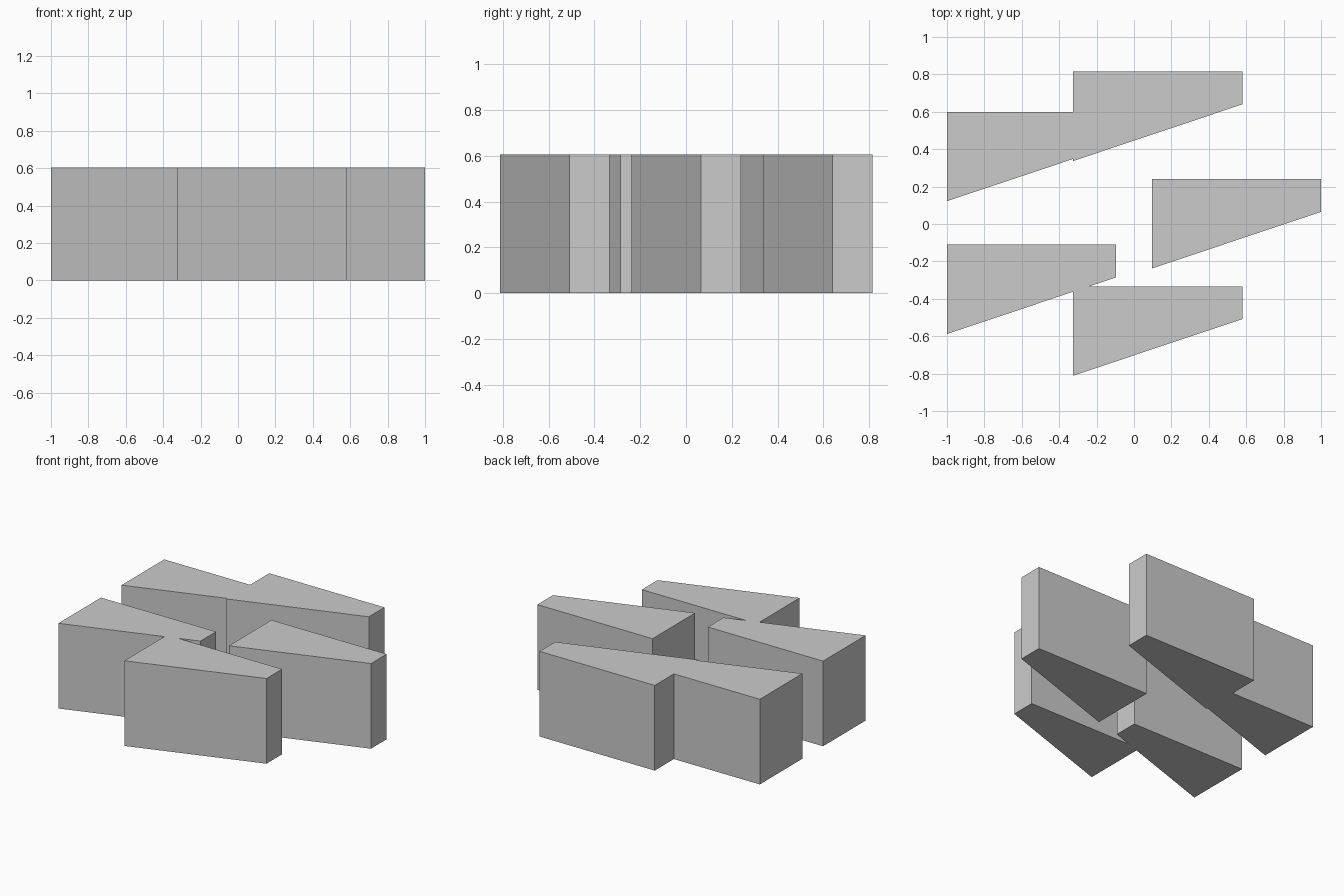
import bpy
import bmesh

cube = bpy.data.objects.get("Cube")
if cube:
    bpy.data.objects.remove(cube, do_unlink=True)

WIDTH, LEFT_DEPTH, RIGHT_DEPTH, HEIGHT = 0.905, 0.478, 0.175, 0.605

grey = bpy.data.materials.new("plain grey")
grey.use_nodes = True
colour = (0.6, 0.6, 0.6, 1)
grey.diffuse_color = colour
grey.node_tree.nodes["Principled BSDF"].inputs["Base Color"].default_value = colour


def wedge(name, x, y):
    """Upright block with a slanted front; x, y is its back right corner."""
    profile = [(x, y), (x, y - LEFT_DEPTH),
               (x + WIDTH, y - RIGHT_DEPTH), (x + WIDTH, y)]
    bm = bmesh.new()
    base = bm.faces.new([bm.verts.new((px, py, 0)) for px, py in profile])
    top = bmesh.ops.extrude_face_region(bm, geom=[base])["geom"]
    bmesh.ops.translate(bm, vec=(0, 0, HEIGHT),
                        verts=[v for v in top if isinstance(v, bmesh.types.BMVert)])
    bmesh.ops.recalc_face_normals(bm, faces=bm.faces)
    mesh = bpy.data.meshes.new(name)
    bm.to_mesh(mesh)
    bm.free()
    mesh.materials.append(grey)
    obj = bpy.data.objects.new(name, mesh)
    bpy.context.collection.objects.link(obj)
    return obj


def join(a, b):
    """Fuse two overlapping blocks into one solid."""
    mod = a.modifiers.new("union", "BOOLEAN")
    mod.operation = "UNION"
    mod.solver = "EXACT"
    mod.object = b
    bpy.context.view_layer.objects.active = a
    bpy.ops.object.modifier_apply(modifier=mod.name)
    bpy.data.objects.remove(b, do_unlink=True)


# Two fused pairs and one free block
join(wedge("back_block_pair", -1, 0.6), wedge("back_block", -0.325, 0.815))
join(wedge("front_block_pair", -1, -0.11), wedge("front_block", -0.325, -0.333))
wedge("side_block", 0.095, 0.24)
